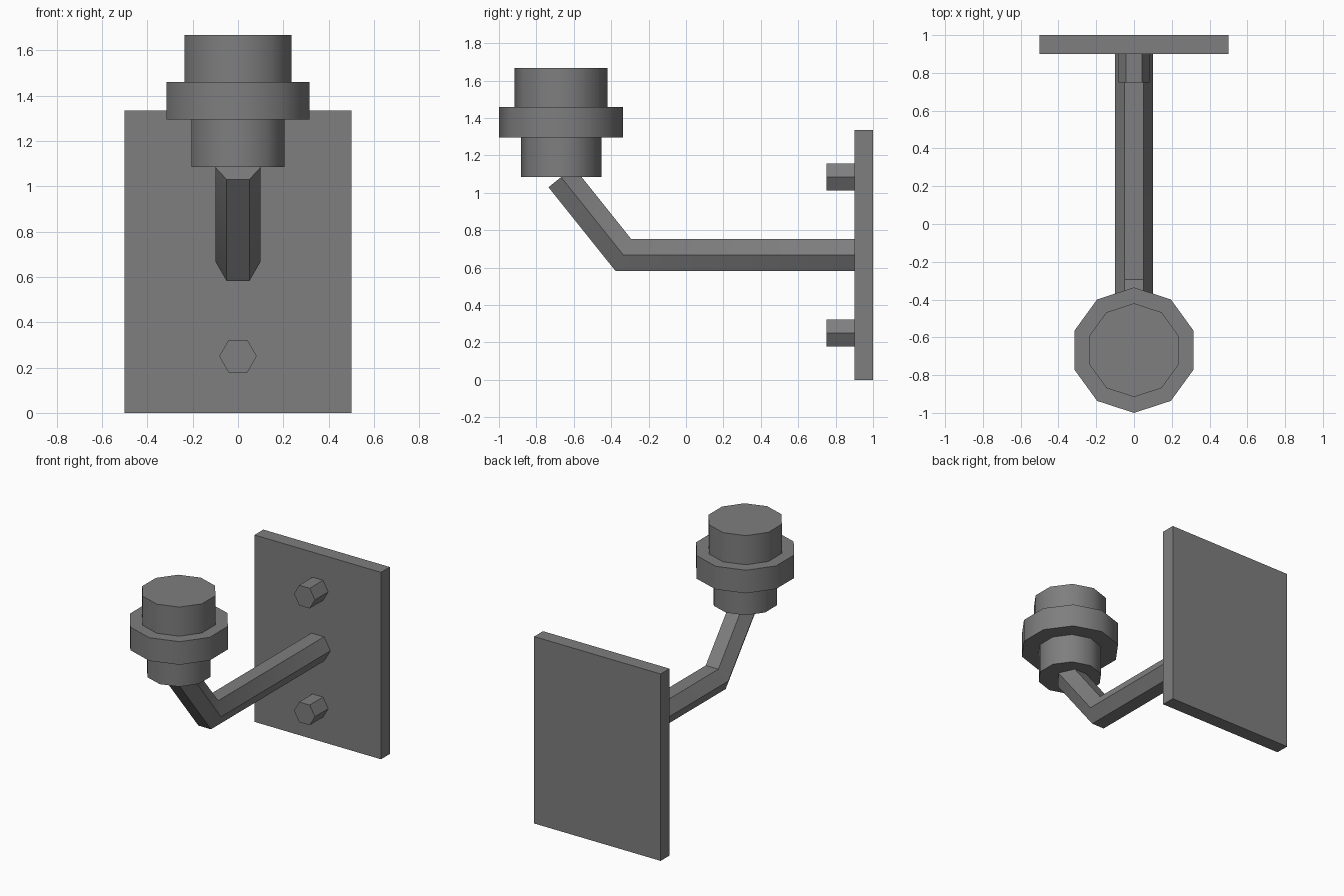
import bpy, bmesh
from math import sin, cos, pi, radians

if "Cube" in bpy.data.objects:
    bpy.data.objects.remove(bpy.data.objects["Cube"])

# Dark grey metal shared by every part
metal = bpy.data.materials.new("dark_metal")
metal.diffuse_color = (0.21, 0.21, 0.21, 1)
metal.use_nodes = True
metal.node_tree.nodes["Principled BSDF"].inputs["Base Color"].default_value = metal.diffuse_color


def loft(name, rings, smooth=False):
    """Skin a list of equal-sized point rings and cap both ends."""
    bm = bmesh.new()
    loops = [[bm.verts.new(p) for p in ring] for ring in rings]
    n = len(loops[0])
    for a, b in zip(loops, loops[1:]):
        for i in range(n):
            j = (i + 1) % n
            bm.faces.new((a[i], a[j], b[j], b[i]))
    bm.faces.new(loops[0])
    bm.faces.new(loops[-1])
    bmesh.ops.recalc_face_normals(bm, faces=bm.faces)
    mesh = bpy.data.meshes.new(name)
    bm.to_mesh(mesh)
    bm.free()
    mesh.materials.append(metal)
    obj = bpy.data.objects.new(name, mesh)
    bpy.context.collection.objects.link(obj)
    if smooth:
        bpy.ops.object.select_all(action='DESELECT')
        bpy.context.view_layer.objects.active = obj
        obj.select_set(True)
        bpy.ops.object.shade_smooth_by_angle(angle=radians(40))
    return obj


def hexagon(y, z, r, dy=0.0, dz=None):
    """Hexagon with points at +-x; (dy, dz) moves its top edge from the centre."""
    dz = r * sin(pi / 3) if dz is None else dz
    ring = []
    for i in range(6):
        a = i * pi / 3
        s = sin(a) / sin(pi / 3)
        ring.append((r * cos(a), y + s * dy, z + s * dz))
    return ring


# Wall plate
bpy.ops.mesh.primitive_cube_add(size=1, location=(0, 0.95, 0.6675))
plate = bpy.context.object
plate.name = "wall_plate"
plate.scale = (1, 0.1, 1.335)
bpy.ops.object.transform_apply(location=False, rotation=False, scale=True)
plate.data.materials.append(metal)

# Hexagonal bolts
for label, z in (("lower", 0.25), ("upper", 1.084)):
    loft(label + "_bolt", [hexagon(0.75, z, 0.083), hexagon(0.9, z, 0.083)])

# Bent hexagonal arm: wall, mitred bend, square-cut end inside the cup
loft("arm", [hexagon(0.9, 0.668, 0.1),
             hexagon(-0.335, 0.668, 0.1, 0.041, 0.0866),
             hexagon(-0.668, 1.084, 0.1, 0.067, 0.054)], smooth=True)

# Ten-sided stepped lamp holder, turned from a radius/height profile
profile = [(0.215, 1.084), (0.215, 1.295), (0.332, 1.295),
           (0.332, 1.46), (0.248, 1.46), (0.248, 1.668)]
loft("lamp_holder",
     [[(r * sin(i * pi / 5), -0.668 + r * cos(i * pi / 5), z) for i in range(10)]
      for r, z in profile], smooth=True)
